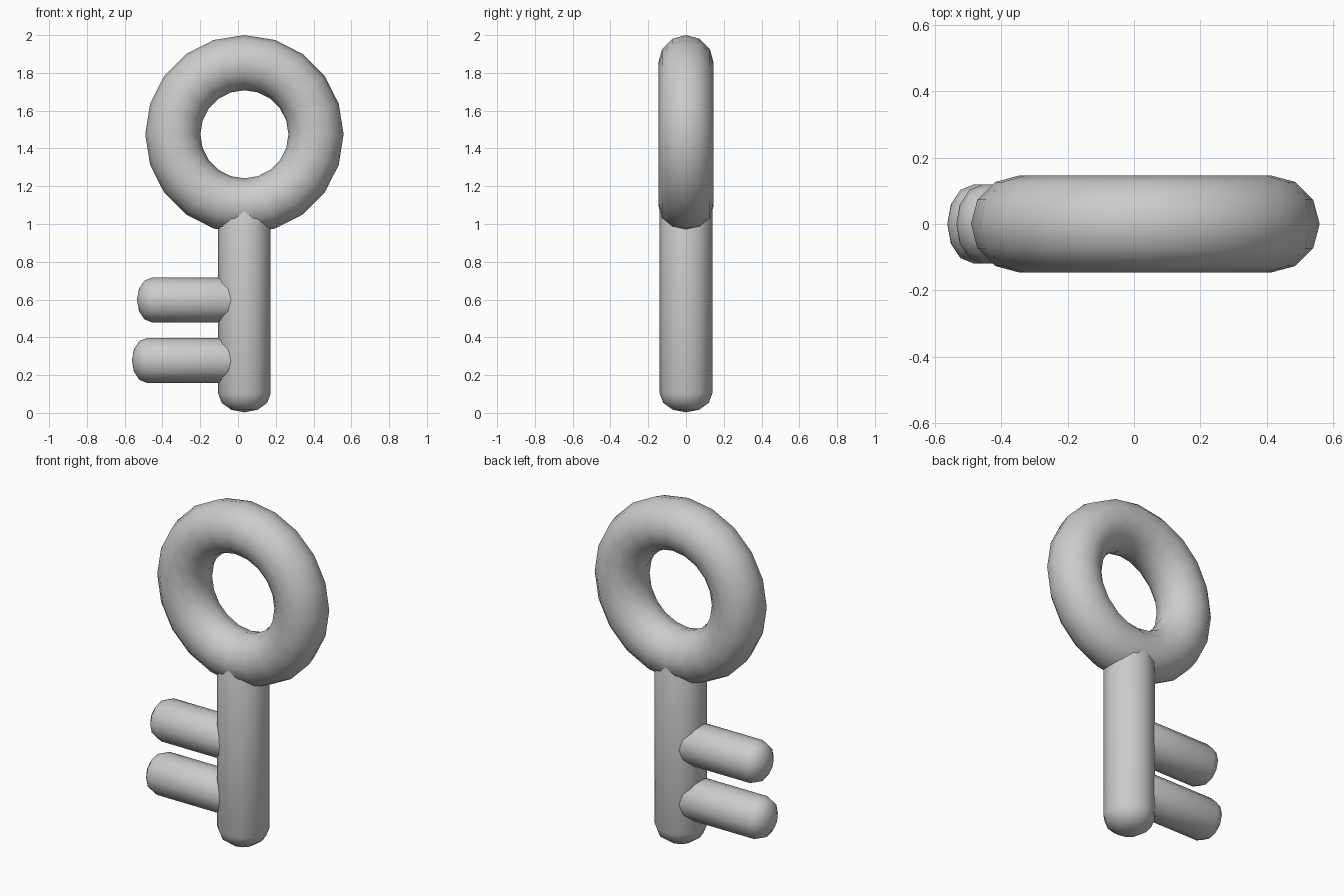
import bpy, bmesh
from math import sin, cos, pi, radians

cube = bpy.data.objects.get("Cube")
if cube:
    bpy.data.objects.remove(cube, do_unlink=True)

# Single plain grey
grey = bpy.data.materials.new("plain grey")
grey.use_nodes = True
colour = (0.6, 0.6, 0.6, 1)
grey.diffuse_color = colour
grey.node_tree.nodes["Principled BSDF"].inputs["Base Color"].default_value = colour

SIDES = 12      # sides of every round section
AXIS_X = 0.034  # centre line of the ring and shaft


def lathe(name, profile, closed, steps, location, rotation):
    """Spin an (r, z) profile about z into a smooth solid."""
    bm = bmesh.new()
    verts = [bm.verts.new((r, 0, z)) for r, z in profile]
    edges = [bm.edges.new(pair) for pair in zip(verts, verts[1:])]
    if closed:
        edges.append(bm.edges.new((verts[-1], verts[0])))
    bmesh.ops.spin(bm, geom=verts + edges, cent=(0, 0, 0), axis=(0, 0, 1),
                   angle=2 * pi, steps=steps)
    bmesh.ops.remove_doubles(bm, verts=bm.verts, dist=0.0005)
    bmesh.ops.recalc_face_normals(bm, faces=bm.faces)
    for face in bm.faces:
        face.smooth = True
    mesh = bpy.data.meshes.new(name)
    bm.to_mesh(mesh)
    bm.free()
    mesh.materials.append(grey)
    obj = bpy.data.objects.new(name, mesh)
    bpy.context.collection.objects.link(obj)
    obj.location, obj.rotation_euler = location, rotation
    return obj


def capsule(name, radius, length, cap, location, rotation=(0, 0, 0)):
    """Rod starting at its location, with flattened domes on both ends."""
    dome = [(radius * sin(i * pi / 6), cap * (1 - cos(i * pi / 6))) for i in range(4)]
    profile = dome + [(r, length - z) for r, z in reversed(dome)]
    return lathe(name, profile, False, SIDES, location, rotation)


# Ring handle, standing upright and facing the front
tube = [(0.379 + 0.146 * cos(2 * pi * i / SIDES), 0.146 * sin(2 * pi * i / SIDES))
        for i in range(SIDES)]
lathe("ring_handle", tube, True, 20, (AXIS_X, 0, 1.475), (radians(90), 0, 0))

# Shaft, its upper end buried in the ring
capsule("shaft", 0.139, 1.19, 0.1, (AXIS_X, 0, 0.003))

# Two teeth pointing to the right, their inner ends buried in the shaft
for name, tip, height in (("upper_tooth", -0.535, 0.598), ("lower_tooth", -0.562, 0.278)):
    capsule(name, 0.119, 0.06 - tip, 0.08, (tip, 0, height), (0, radians(90), 0))
